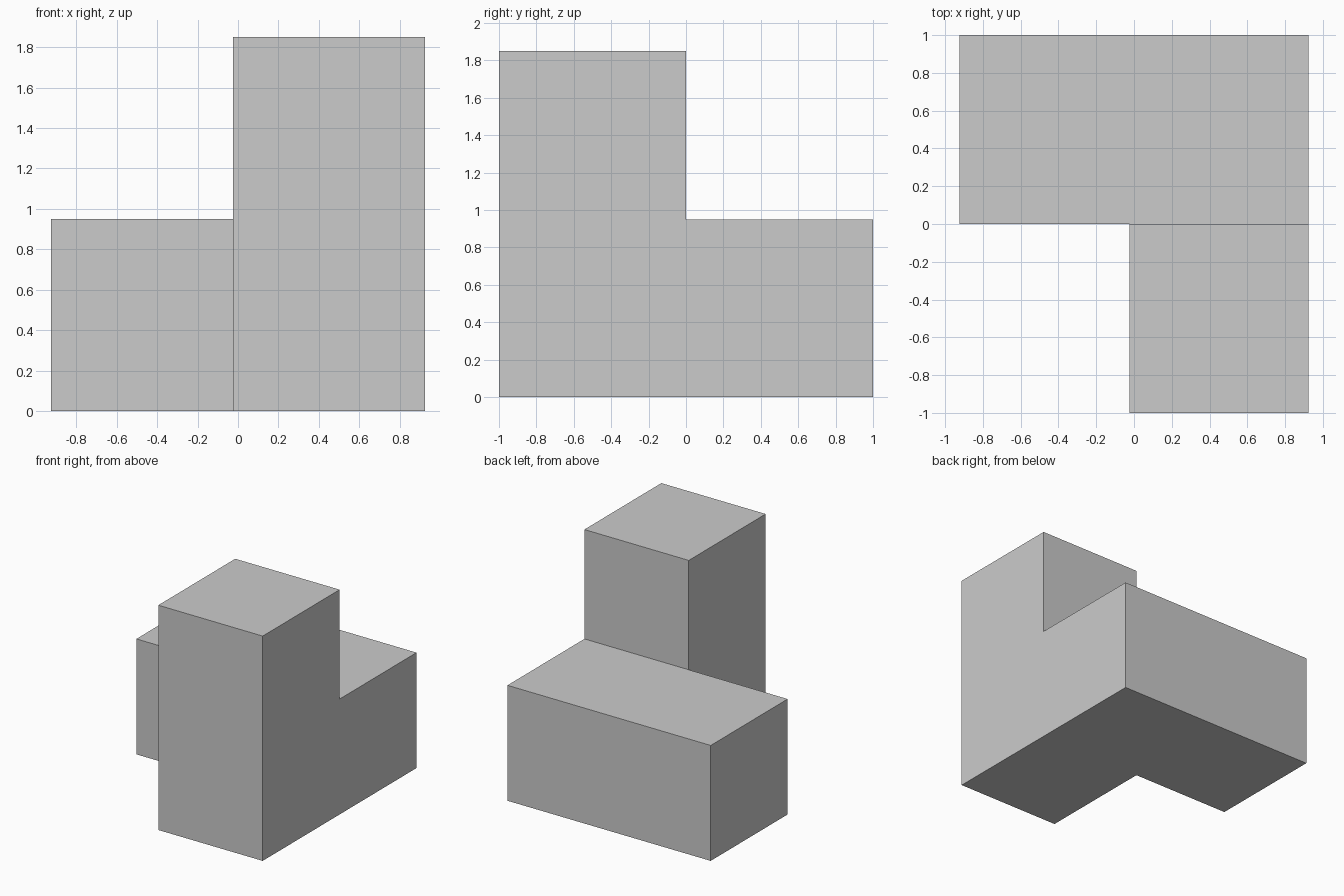
import bpy, bmesh

if "Cube" in bpy.data.objects:
    bpy.data.objects.remove(bpy.data.objects["Cube"])

LEFT, STEP, RIGHT = -0.925, -0.025, 0.925
LOW, HIGH = 0.95, 1.85

bm = bmesh.new()


def raise_faces(faces, height):
    """Extrude faces upward and return the new top faces."""
    geom = bmesh.ops.extrude_face_region(bm, geom=faces)["geom"]
    verts = [g for g in geom if isinstance(g, bmesh.types.BMVert)]
    bmesh.ops.translate(bm, verts=verts, vec=(0, 0, height))
    return [g for g in geom if isinstance(g, bmesh.types.BMFace)]


# L-shaped footprint: front tower cell and back block cell share an edge
outline = [(STEP, -1), (RIGHT, -1), (RIGHT, 0), (RIGHT, 1), (LEFT, 1), (LEFT, 0), (STEP, 0)]
v = [bm.verts.new((x, y, 0)) for x, y in outline]
base = [bm.faces.new([v[i] for i in (0, 1, 2, 6)]),
        bm.faces.new([v[i] for i in (2, 3, 4, 5, 6)])]

# Low block over the whole footprint, keeping the base as underside
tops = raise_faces(base, LOW)
if not all(f.is_valid for f in base):
    base = []
if not base or not any(abs(f.calc_center_median().z) < 1e-5 for f in bm.faces):
    bottom_edges = [e for e in bm.edges if all(abs(p.co.z) < 1e-5 for p in e.verts)]
    bmesh.ops.contextual_create(bm, geom=bottom_edges)

# Tower rises from the front cell
front_top = min(tops, key=lambda f: f.calc_center_median().y)
raise_faces([front_top], HIGH - LOW)
if front_top.is_valid:
    bm.faces.remove(front_top)

bmesh.ops.recalc_face_normals(bm, faces=bm.faces[:])
mesh = bpy.data.meshes.new("corner_block")
bm.to_mesh(mesh)
bm.free()
block = bpy.data.objects.new("corner_block", mesh)
bpy.context.collection.objects.link(block)
